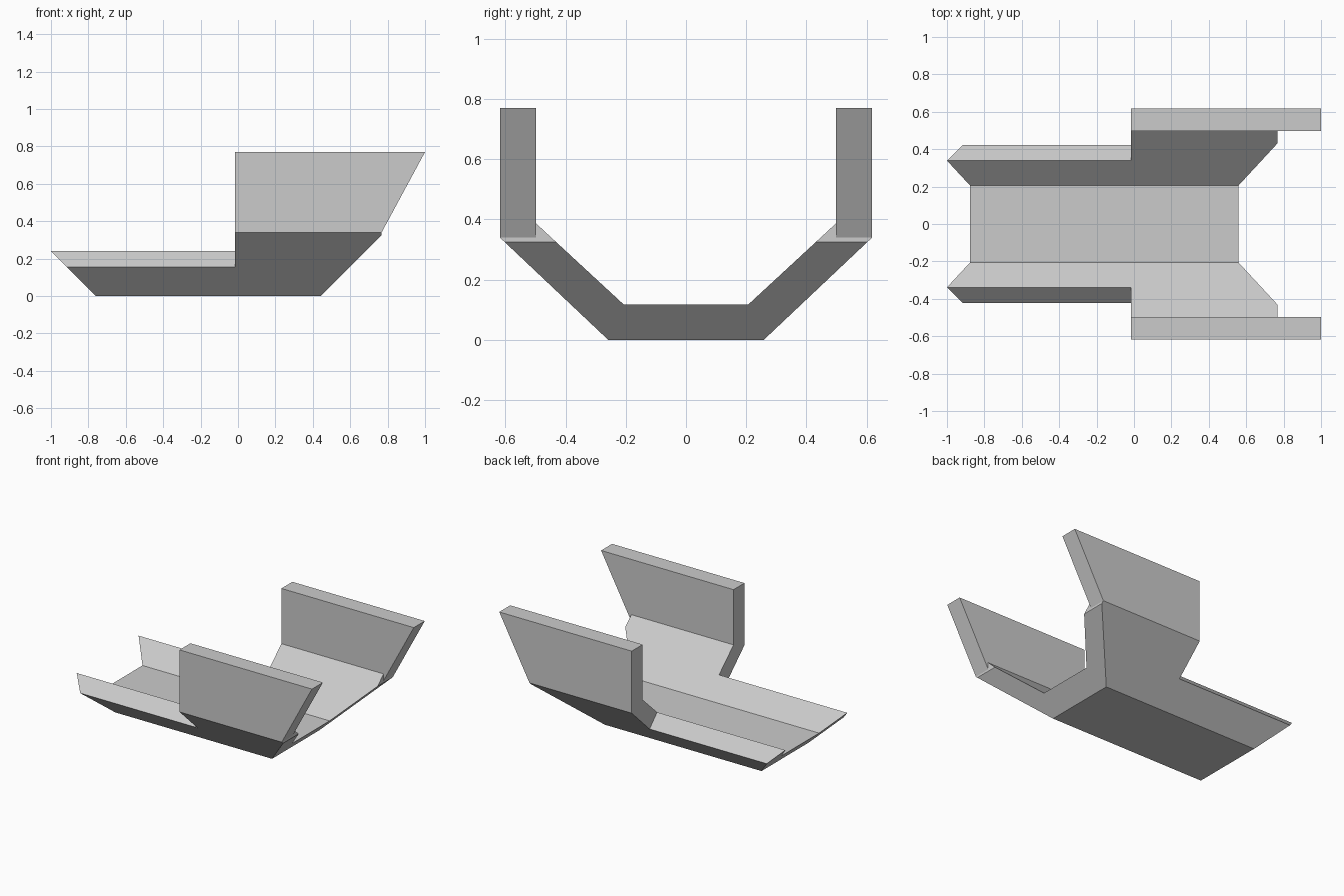
import bpy
import bmesh

cube = bpy.data.objects.get("Cube")
if cube:
    bpy.data.objects.remove(cube, do_unlink=True)

grey = bpy.data.materials.new("plain grey")
grey.use_nodes = True
colour = (0.6, 0.6, 0.6, 1)
grey.diffuse_color = colour
grey.node_tree.nodes["Principled BSDF"].inputs["Base Color"].default_value = colour


def slab(name, outer, inner):
    """Closed plate joining two outlines with the same number of points."""
    bm = bmesh.new()
    a = [bm.verts.new(p) for p in outer]
    b = [bm.verts.new(p) for p in inner]
    bm.faces.new(a)
    bm.faces.new(b[::-1])
    for i in range(len(a)):
        j = (i + 1) % len(a)
        bm.faces.new((a[j], a[i], b[i], b[j]))
    bmesh.ops.recalc_face_normals(bm, faces=bm.faces)
    mesh = bpy.data.meshes.new(name)
    bm.to_mesh(mesh)
    bm.free()
    mesh.materials.append(grey)
    obj = bpy.data.objects.new(name, mesh)
    bpy.context.collection.objects.link(obj)


# Main sizes
STEP = -0.016                    # x where the low rear sides meet the tall ones
WALL_OUT, WALL_IN = 0.618, 0.498
TOP, KNEE_OUT, KNEE_IN = 0.77, 0.34, 0.387
FLOOR_OUT, FLOOR_IN, THICK = 0.258, 0.206, 0.117
NOSE = 0.768                     # front limit of the sloped sides


def rear(z):
    return -0.76 - z


def front(z):
    return min(0.442 + z, NOSE)


def slope_y_out(z):
    return FLOOR_OUT + z * (WALL_OUT - FLOOR_OUT) / KNEE_OUT


def slope_y_in(z):
    return FLOOR_IN + (z - THICK) * (WALL_IN - FLOOR_IN) / (KNEE_IN - THICK)


def slope_outline(side, y_at, base, low, knee):
    """Outline of one sloped side: low at the rear, tall at the front."""
    bend = NOSE - 0.442
    xz = [(rear(base), base), (front(base), base), (NOSE, bend), (NOSE, knee),
          (STEP, knee), (STEP, low), (rear(low), low)]
    return [(x, side * y_at(z), z) for x, z in xz]


# Floor with bevelled ends
def floor_outline(y, z):
    return [(rear(z), -y, z), (front(z), -y, z), (front(z), y, z), (rear(z), y, z)]


slab("floor", floor_outline(FLOOR_OUT, 0), floor_outline(FLOOR_IN, THICK))

# Sloped sides and upright walls, mirrored
for side, word in ((1, "back"), (-1, "front")):
    slab(word + "_sloped_side",
         slope_outline(side, slope_y_out, 0, 0.155, KNEE_OUT),
         slope_outline(side, slope_y_in, THICK, 0.24, KNEE_IN))
    wall = [(STEP, KNEE_OUT), (NOSE, KNEE_OUT), (1, TOP), (STEP, TOP)]
    slab(word + "_wall",
         [(x, side * WALL_OUT, z) for x, z in wall],
         [(x, side * WALL_IN, z) for x, z in wall])
